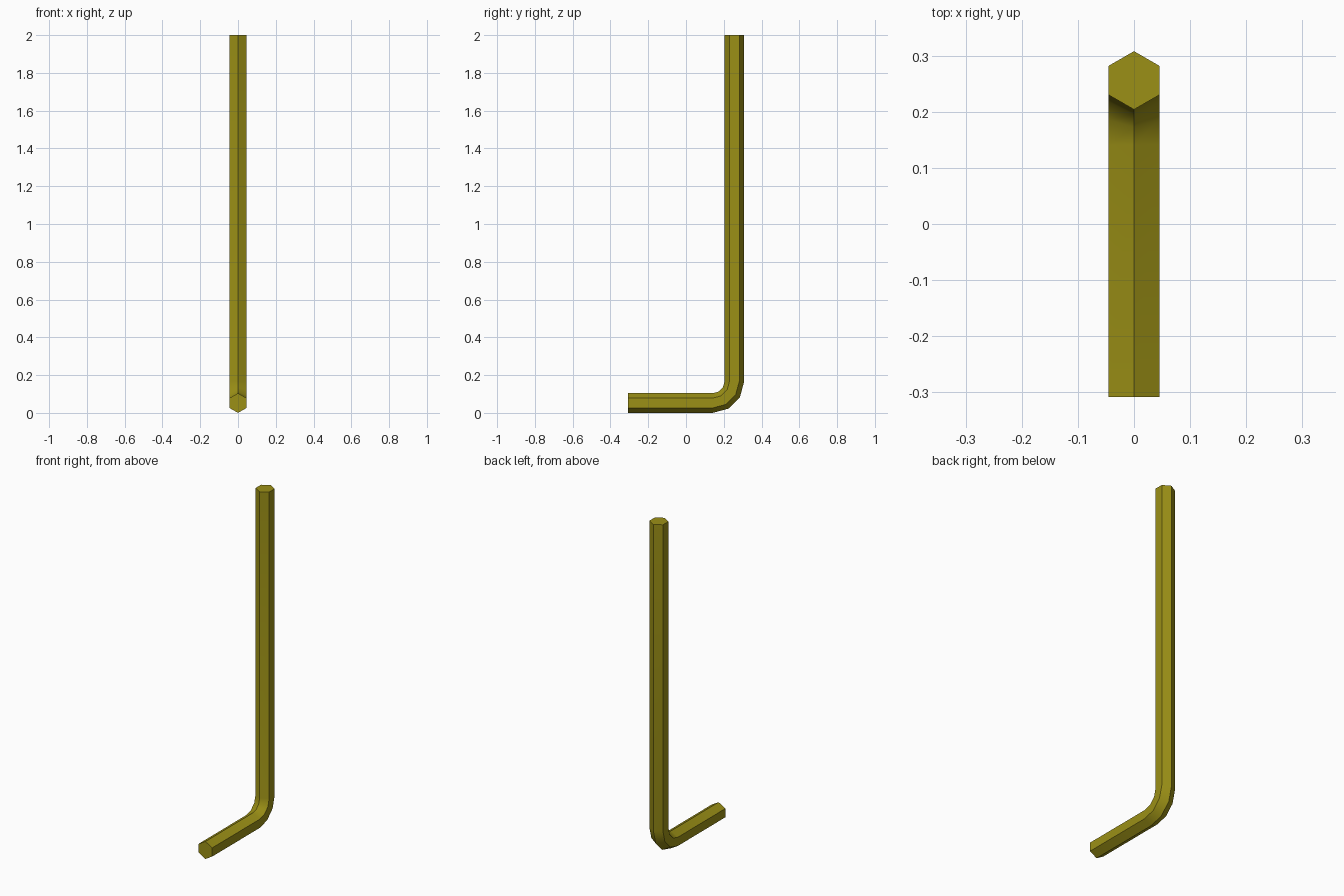
import bpy, bmesh
from math import sin, cos, pi, radians
from mathutils import Vector

if "Cube" in bpy.data.objects:
    bpy.data.objects.remove(bpy.data.objects["Cube"])

R = 0.052                    # hexagon corner radius
LENGTH, HALF_Y = 2.0, 0.308  # long arm top, half depth
BEND = 0.115                 # bend radius on the centre line
STEPS = 3                    # segments in the bend
cy, cz = HALF_Y - R - BEND, R + BEND

# centre line: (y, z, direction angle in the yz plane)
path = [(-HALF_Y, R, 0)]
for i in range(STEPS + 1):
    a = pi / 2 * i / STEPS
    path.append((cy + BEND * sin(a), cz - BEND * cos(a), a))
path.append((HALF_Y - R, LENGTH, pi / 2))

# sweep the hexagon along the centre line
bm = bmesh.new()
rings = []
for y, z, a in path:
    ring = []
    for k in range(6):
        t = k * pi / 3
        u, x = R * cos(t), R * sin(t)
        ring.append(bm.verts.new(Vector((x, y - u * sin(a), z + u * cos(a)))))
    rings.append(ring)
for r0, r1 in zip(rings, rings[1:]):
    for k in range(6):
        n = (k + 1) % 6
        bm.faces.new((r0[k], r0[n], r1[n], r1[k]))
bm.faces.new(rings[0])
bm.faces.new(rings[-1])
bmesh.ops.recalc_face_normals(bm, faces=bm.faces)

mesh = bpy.data.meshes.new("hex_key")
bm.to_mesh(mesh)
bm.free()
obj = bpy.data.objects.new("hex_key", mesh)
bpy.context.collection.objects.link(obj)

# olive yellow metal
mat = bpy.data.materials.new("olive_metal")
mat.diffuse_color = (0.33, 0.28, 0.008, 1)
mat.use_nodes = True
mat.node_tree.nodes["Principled BSDF"].inputs["Base Color"].default_value = mat.diffuse_color
mesh.materials.append(mat)

# smooth around the bend, sharp along the hexagon edges
bpy.context.view_layer.objects.active = obj
obj.select_set(True)
bpy.ops.object.shade_smooth_by_angle(angle=radians(40))
